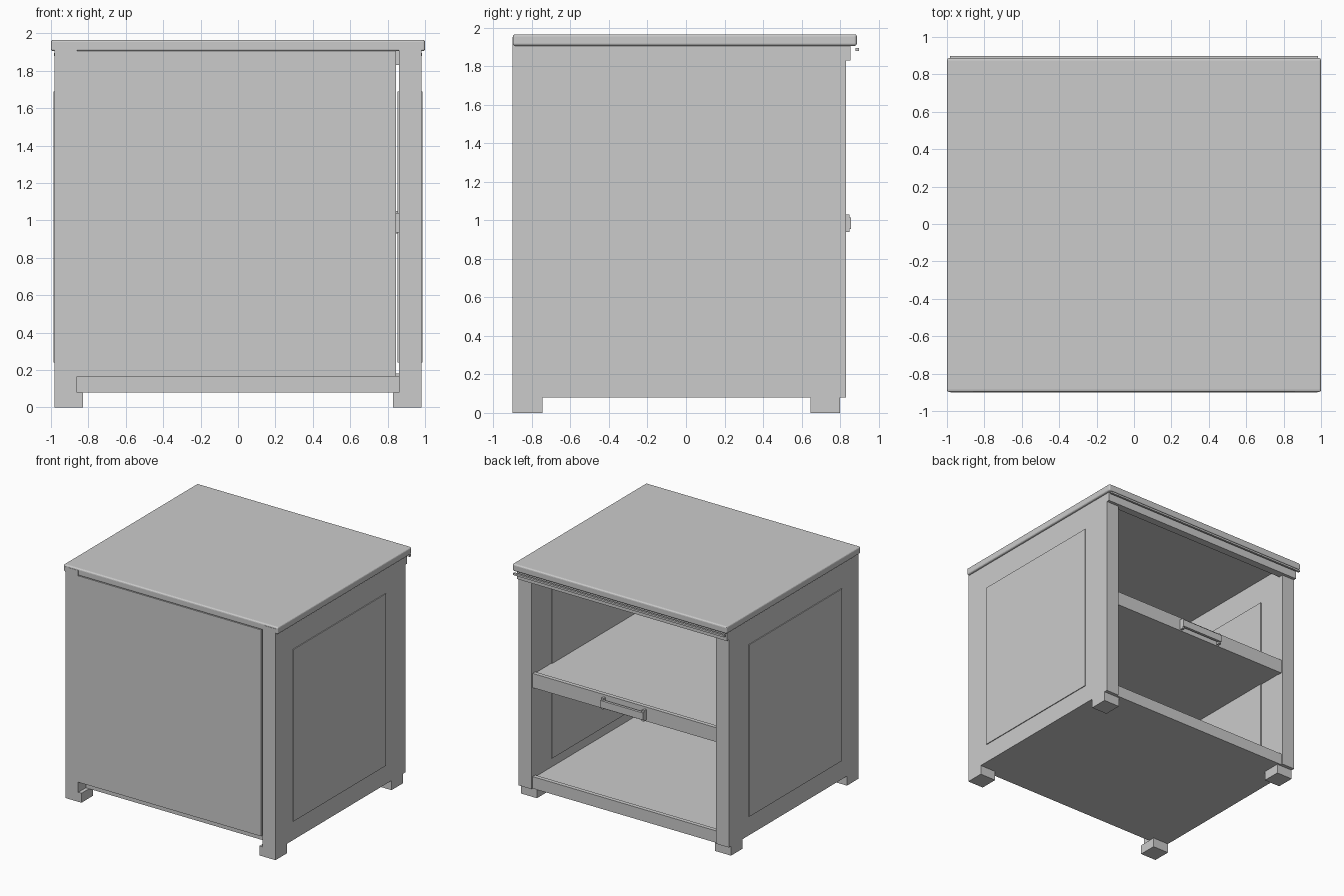
import bpy

if "Cube" in bpy.data.objects:
    bpy.data.objects.remove(bpy.data.objects["Cube"])

grey = bpy.data.materials.new("plain_grey")
grey.diffuse_color = (0.6, 0.6, 0.6, 1)
grey.use_nodes = True
grey.node_tree.nodes["Principled BSDF"].inputs["Base Color"].default_value = grey.diffuse_color


def box(name, x, y, z, bevel=0.0):
    """Axis-aligned box from (min, max) ranges."""
    bpy.ops.mesh.primitive_cube_add(size=1)
    ob = bpy.context.object
    ob.name = name
    lo, hi = zip(x, y, z)
    for v in ob.data.vertices:
        v.co = [lo[i] + (v.co[i] + 0.5) * (hi[i] - lo[i]) for i in range(3)]
    ob.data.materials.append(grey)
    if bevel:
        m = ob.modifiers.new("rounded_edges", 'BEVEL')
        m.width = bevel
        m.segments = 3
    return ob


def pair(name, x, y, z):
    """The same box on the right and left."""
    box("right_" + name, x, y, z)
    box("left_" + name, (-x[1], -x[0]), y, z)


# sides, their raised centre panels and the feet
pair("side", (0.86, 0.98), (-0.9, 0.83), (0.08, 1.95))
pair("side_panel", (0.852, 0.987), (-0.67, 0.565), (0.24, 1.69))
pair("front_foot", (0.83, 0.98), (-0.9, -0.745), (0.0, 0.08))
pair("rear_foot", (0.83, 0.98), (0.645, 0.80), (0.0, 0.08))

# closed face, with a narrow slit along its right edge
box("front_panel", (-0.86, 0.846), (-0.9, -0.86), (0.165, 1.905))

# top slab, rail and thin trim strip on the open face
box("top", (-1, 1), (-0.898, 0.887), (1.905, 1.965), 0.012)
box("top_rail", (-0.98, 0.98), (0.79, 0.855), (1.83, 1.905))
box("trim_strip", (-0.985, 0.985), (0.88, 0.898), (1.878, 1.894))

# bottom board and its rail
box("bottom_board", (-0.86, 0.86), (-0.80, 0.80), (0.08, 0.165))
box("bottom_rail", (-0.86, 0.86), (0.78, 0.815), (0.08, 0.18))

# middle shelf and its rail
box("shelf", (-0.86, 0.86), (-0.86, 0.79), (0.935, 1.04))
box("shelf_rail", (-0.86, 0.86), (0.78, 0.815), (0.93, 1.05))

# pull handle
pair("handle_end", (0.18, 0.2), (0.81, 0.848), (0.94, 1.03))
box("handle_bar", (-0.2, 0.2), (0.835, 0.857), (0.955, 1.015))
